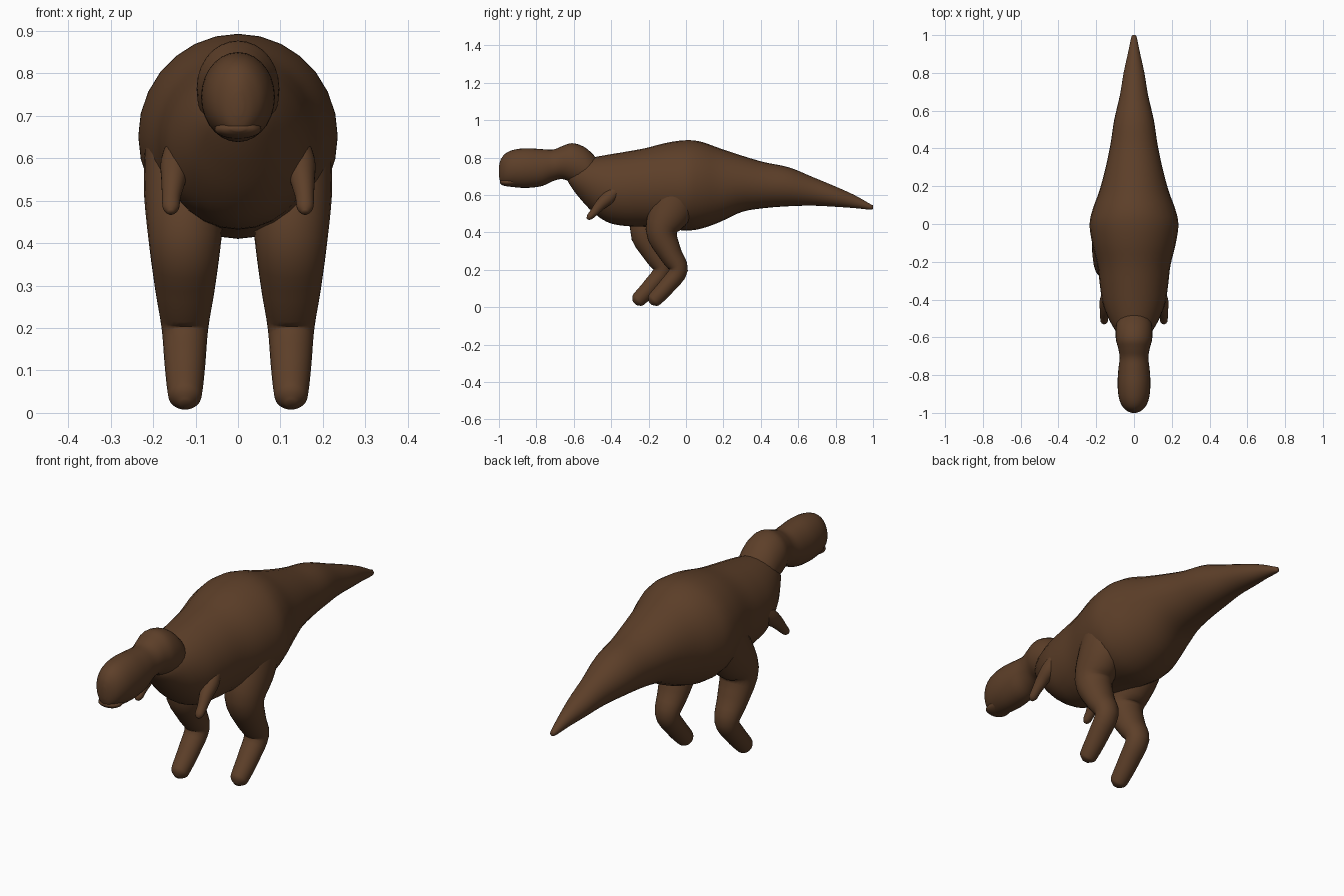
import bpy, bmesh, math
from mathutils import Vector

SIDES = 28
brown = bpy.data.materials.new("brown_hide")
brown.diffuse_color = (0.11, 0.05, 0.022, 1)


def spline(rows, steps):
    """Catmull-Rom interpolation through station rows."""
    out = []
    for i in range(len(rows) - 1):
        p = [rows[max(0, min(len(rows) - 1, i + k))] for k in (-1, 0, 1, 2)]
        for s in range(steps):
            t = s / steps
            out.append([0.5 * (2 * b + (c - a) * t + (2 * a - 5 * b + 4 * c - d) * t * t
                               + (3 * b - a - 3 * c + d) * t ** 3) for a, b, c, d in zip(*p)])
    return out + [list(rows[-1])]


def loft(name, rows, upright=False, steps=4):
    """Skin elliptical rings; rows are x, y, z, half width, half depth."""
    pts = spline(rows, steps)
    bm = bmesh.new()
    rings = []
    for i, (x, y, z, rx, rn) in enumerate(pts):
        t = Vector(pts[min(i + 1, len(pts) - 1)][:3]) - Vector(pts[max(i - 1, 0)][:3])
        t = Vector((0, 1, 0)) if upright else t.normalized()
        u = Vector((1, 0, 0))
        u = (u - t * u.dot(t)).normalized()
        v = t.cross(u)
        rings.append([bm.verts.new(Vector((x, y, z)) + u * rx * math.cos(a) + v * rn * math.sin(a))
                      for a in (2 * math.pi * k / SIDES for k in range(SIDES))])
    for a, b in zip(rings, rings[1:]):
        for k in range(SIDES):
            j = (k + 1) % SIDES
            bm.faces.new((a[k], a[j], b[j], b[k]))
    bm.faces.new(rings[0])
    bm.faces.new(rings[-1])
    bmesh.ops.recalc_face_normals(bm, faces=bm.faces)
    for f in bm.faces:
        f.smooth = True
    me = bpy.data.meshes.new(name)
    bm.to_mesh(me)
    bm.free()
    me.materials.append(brown)
    ob = bpy.data.objects.new(name, me)
    bpy.context.collection.objects.link(ob)
    return ob


def trunk(name, profile):
    """Profile rows are y, top, bottom, half width."""
    loft(name, [(0, y, (t + b) / 2, w, (t - b) / 2) for y, t, b, w in profile], upright=True)


# Torso and tail
trunk("body_and_tail", [
    (-0.635, 0.70, 0.68, 0.02), (-0.615, 0.74, 0.645, 0.06), (-0.57, 0.78, 0.585, 0.095),
    (-0.50, 0.80, 0.51, 0.135), (-0.42, 0.815, 0.455, 0.165), (-0.33, 0.83, 0.435, 0.18),
    (-0.22, 0.85, 0.43, 0.193), (-0.10, 0.88, 0.42, 0.222), (0.0, 0.893, 0.41, 0.235),
    (0.08, 0.885, 0.42, 0.218), (0.18, 0.85, 0.455, 0.182), (0.30, 0.81, 0.51, 0.15),
    (0.42, 0.775, 0.53, 0.125), (0.55, 0.748, 0.54, 0.105), (0.68, 0.695, 0.543, 0.075),
    (0.80, 0.645, 0.537, 0.055), (0.90, 0.60, 0.53, 0.033), (0.985, 0.552, 0.522, 0.015),
    (1.0, 0.545, 0.528, 0.006)])

# Neck and head
trunk("neck_and_head", [
    (-0.44, 0.75, 0.62, 0.05), (-0.50, 0.82, 0.62, 0.085), (-0.55, 0.86, 0.64, 0.096),
    (-0.61, 0.877, 0.665, 0.096), (-0.66, 0.862, 0.685, 0.083), (-0.71, 0.843, 0.675, 0.076),
    (-0.77, 0.845, 0.648, 0.083), (-0.85, 0.85, 0.638, 0.087), (-0.92, 0.842, 0.642, 0.08),
    (-0.965, 0.822, 0.65, 0.062), (-0.99, 0.79, 0.665, 0.036), (-1.0, 0.755, 0.70, 0.012)])

# Lower lip
trunk("lower_lip", [
    (-0.90, 0.70, 0.65, 0.05), (-0.95, 0.69, 0.646, 0.055),
    (-0.98, 0.685, 0.652, 0.042), (-0.995, 0.675, 0.664, 0.015)])

# Legs in mid-stride, the left one further forward
LEG = [(0.10, -0.02, 0.74, 0.05, 0.05), (0.11, -0.03, 0.66, 0.10, 0.10),
       (0.125, -0.07, 0.54, 0.097, 0.115), (0.125, -0.13, 0.41, 0.086, 0.086),
       (0.125, -0.085, 0.29, 0.070, 0.062), (0.125, -0.04, 0.20, 0.055, 0.05),
       (0.125, -0.10, 0.115, 0.048, 0.045), (0.125, -0.16, 0.05, 0.041, 0.041),
       (0.125, -0.178, 0.032, 0.034, 0.034), (0.125, -0.19, 0.02, 0.012, 0.012)]
# Small arms
ARM = [(0.135, -0.36, 0.64, 0.03, 0.03), (0.147, -0.41, 0.59, 0.035, 0.036),
       (0.152, -0.455, 0.55, 0.029, 0.03), (0.157, -0.49, 0.51, 0.022, 0.022),
       (0.158, -0.515, 0.483, 0.019, 0.017), (0.158, -0.526, 0.471, 0.007, 0.007)]
for side, s in (("right", 1), ("left", -1)):
    stride = [0 if s > 0 else -0.02 - 0.065 * min(1, (0.74 - p[2]) / 0.33) for p in LEG]
    loft(side + "_leg", [(s * x, y + d, z, a, b) for (x, y, z, a, b), d in zip(LEG, stride)])
    loft(side + "_arm", [(s * x, y, z, a, b) for x, y, z, a, b in ARM])
